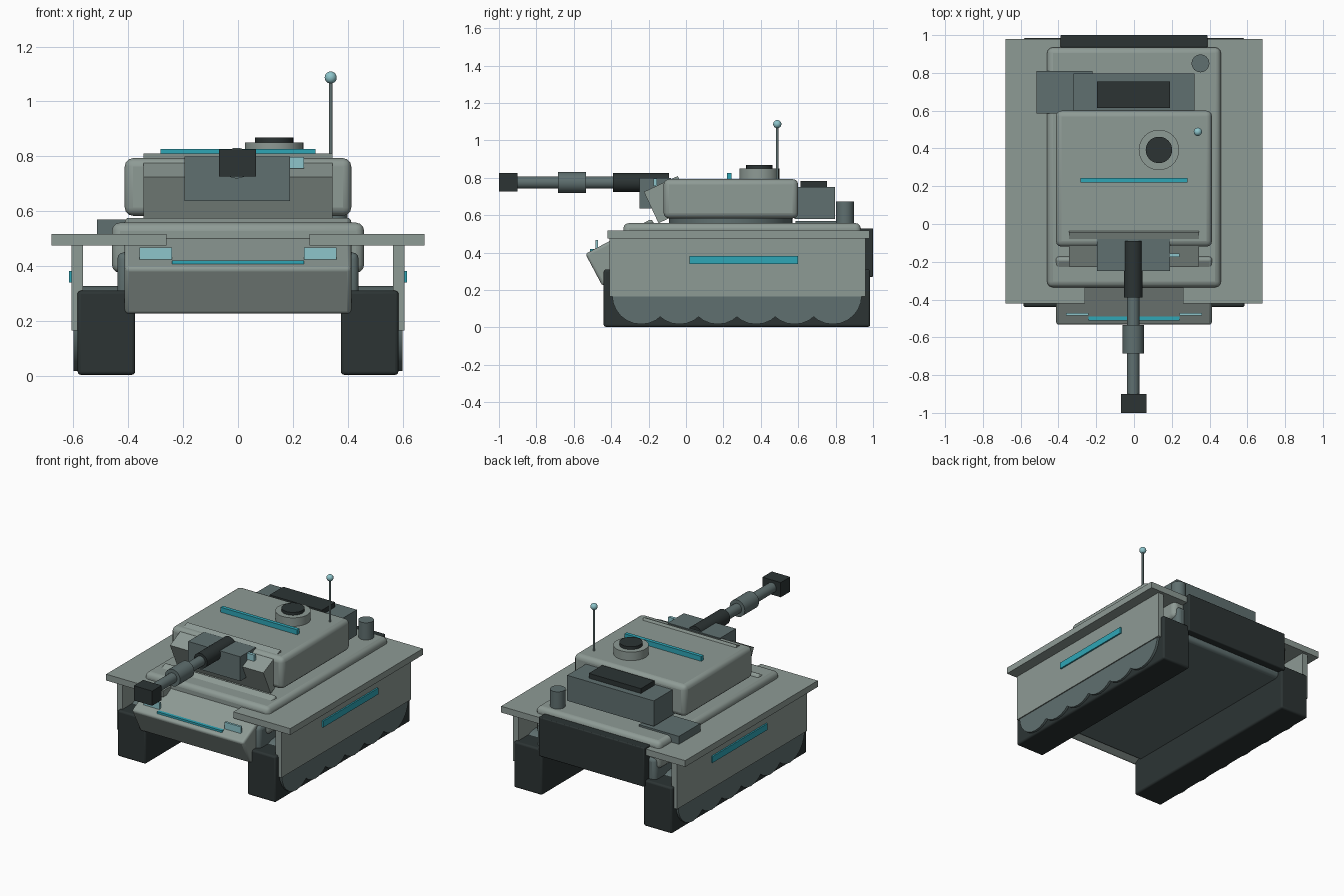
import bpy, math
from mathutils import Matrix

if "Cube" in bpy.data.objects:
    bpy.data.objects.remove(bpy.data.objects["Cube"])


def colour(name, r, g, b):
    m = bpy.data.materials.new(name)
    m.diffuse_color = (r, g, b, 1)
    m.use_nodes = True
    m.node_tree.nodes["Principled BSDF"].inputs["Base Color"].default_value = m.diffuse_color
    return m


ARMOUR = colour("light grey armour", 0.27, 0.325, 0.30)
STEEL = colour("mid grey steel", 0.115, 0.16, 0.16)
DARK = colour("dark rubber", 0.025, 0.034, 0.034)
GLOW = colour("teal glow", 0.028, 0.38, 0.47)
LENS = colour("pale cyan lens", 0.27, 0.56, 0.60)


def finish(ob, name, mat, bevel=0.0, smooth=False):
    ob.name = name
    ob.data.materials.append(mat)
    if bevel:
        mod = ob.modifiers.new("bevel", 'BEVEL')
        mod.width = bevel
        mod.segments = 3
        mod.limit_method = 'ANGLE'
    if smooth:
        bpy.ops.object.shade_smooth_by_angle(angle=math.radians(35))
    return ob


def box(name, x, y, z, mat, bevel=0.0):
    """Box from (min, max) ranges."""
    bpy.ops.mesh.primitive_cube_add(size=1)
    ob = bpy.context.object
    mid = [(a + b) / 2 for a, b in (x, y, z)]
    size = [b - a for a, b in (x, y, z)]
    ob.data.transform(Matrix.Diagonal((*size, 1)))
    ob.location = mid
    return finish(ob, name, mat, bevel, bool(bevel))


def pair(name, x, y, z, mat, bevel=0.0):
    """The same box on the right and the left."""
    box(name + "_right", x, y, z, mat, bevel)
    box(name + "_left", (-x[1], -x[0]), y, z, mat, bevel)


def wedge(name, half, front, depth, thick, angle, mat, bevel):
    """Box tilted about x, placed by its upper front edge (y, z)."""
    ob = box(name, (-half, half), (0, depth), (-thick, 0), mat, bevel)
    a = math.radians(angle)
    c, s = math.cos(a), math.sin(a)
    ob.rotation_euler.x = a
    cy, cz = depth / 2, -thick / 2
    ob.location = (0, front[0] + cy * c - cz * s, front[1] + cy * s + cz * c)


def cyl(name, loc, r, length, mat, axis='Z', sides=32):
    """Cylinder centred on loc."""
    rot = {'X': (0, math.pi / 2, 0), 'Y': (math.pi / 2, 0, 0), 'Z': (0, 0, 0)}[axis]
    bpy.ops.mesh.primitive_cylinder_add(vertices=sides, radius=r, depth=length,
                                        location=loc, rotation=rot)
    return finish(bpy.context.object, name, mat, smooth=True)


def gun(name, y0, y1, r, mat):
    cyl(name, (-0.004, (y0 + y1) / 2, 0.775), r, y1 - y0, mat, 'Y', 24)


# running gear
pair("track", (0.375, 0.585), (-0.44, 0.985), (0.003, 0.31), DARK, 0.012)
for side, s in (("right", 1), ("left", -1)):
    for i in range(6):
        cyl(f"wheel_{side}_{i + 1}", (s * 0.50, -0.24 + i * 0.205, 0.172),
            0.155, 0.20, STEEL, 'X', 24)

# hull
box("lower_hull", (-0.44, 0.44), (-0.40, 0.95), (0.235, 0.45), STEEL, 0.025)
box("upper_hull", (-0.46, 0.46), (-0.335, 0.935), (0.375, 0.558), ARMOUR, 0.03)
wedge("front_plate", 0.413, (-0.538, 0.393), 0.40, 0.195, 28, ARMOUR, 0.015)
box("rear_plate", (-0.39, 0.39), (0.935, 1.0), (0.27, 0.53), DARK, 0.006)
pair("fender", (0.26, 0.68), (-0.42, 0.98), (0.475, 0.517), ARMOUR)
pair("side_skirt", (0.565, 0.607), (-0.41, 0.96), (0.165, 0.475), ARMOUR)
pair("skirt_strip", (0.60, 0.617), (0.02, 0.60), (0.34, 0.382), GLOW)
pair("headlight", (0.24, 0.36), (-0.485, -0.47), (0.423, 0.468), LENS)
box("front_strip", (-0.24, 0.24), (-0.512, -0.49), (0.404, 0.42), GLOW)
box("stowage_box", (-0.515, -0.22), (0.585, 0.81), (0.515, 0.57), STEEL)
cyl("exhaust", (0.352, 0.85, 0.60), 0.047, 0.145, STEEL)

# turret
cyl("turret_ring", (0, 0.24, 0.57), 0.33, 0.05, STEEL)
box("turret", (-0.413, 0.413), (-0.12, 0.60), (0.583, 0.793), ARMOUR, 0.03)
wedge("turret_cheek", 0.345, (-0.225, 0.725), 0.20, 0.185, 25, ARMOUR, 0.0)
box("turret_bustle", (-0.32, 0.32), (0.58, 0.797), (0.58, 0.75), STEEL)
box("bustle_vent", (-0.195, 0.19), (0.613, 0.755), (0.74, 0.782), DARK)
cyl("hatch_collar", (0.132, 0.392, 0.815), 0.107, 0.07, ARMOUR)
cyl("hatch_lid", (0.132, 0.392, 0.844), 0.07, 0.05, DARK)
box("roof_strip", (-0.283, 0.283), (0.22, 0.244), (0.785, 0.826), GLOW)

# gun
box("mantlet", (-0.195, 0.19), (-0.248, -0.08), (0.637, 0.80), STEEL)
box("sight_lens", (0.185, 0.24), (-0.175, -0.155), (0.755, 0.797), LENS)
gun("barrel_sleeve", -0.39, -0.09, 0.05, DARK)
gun("barrel", -0.92, -0.38, 0.033, STEEL)
gun("bore_evacuator", -0.685, -0.535, 0.056, STEEL)
box("muzzle_brake", (-0.07, 0.066), (-1.0, -0.90), (0.727, 0.825), DARK)

# antenna
cyl("antenna", (0.338, 0.488, 0.935), 0.007, 0.30, STEEL, sides=12)
bpy.ops.mesh.primitive_uv_sphere_add(segments=20, ring_count=12, radius=0.022,
                                     location=(0.338, 0.488, 1.087))
finish(bpy.context.object, "antenna_tip", LENS, smooth=True)
